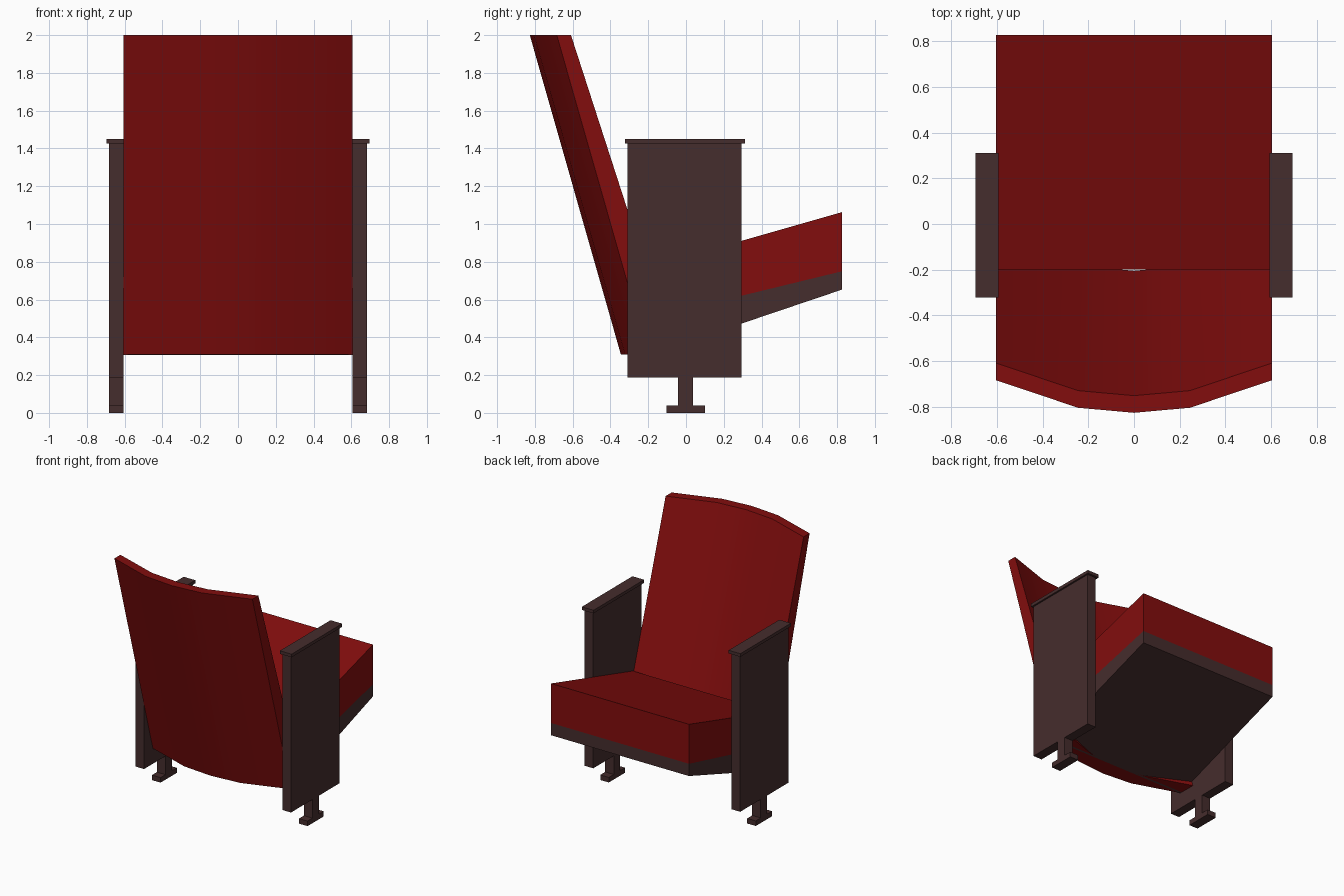
import bpy
from math import radians

if "Cube" in bpy.data.objects:
    bpy.data.objects.remove(bpy.data.objects["Cube"])


def material(name, color):
    m = bpy.data.materials.new(name)
    m.diffuse_color = (*color, 1)
    m.use_nodes = True
    m.node_tree.nodes["Principled BSDF"].inputs["Base Color"].default_value = m.diffuse_color
    return m


RED = material("red_fabric", (0.225, 0.004, 0.004))
BROWN = material("dark_brown", (0.06, 0.026, 0.026))


def prism(name, bottom, top, mat):
    """Solid between two matching counter-clockwise rings."""
    n = len(bottom)
    faces = [tuple(reversed(range(n))), tuple(range(n, 2 * n))]
    faces += [(i, (i + 1) % n, n + (i + 1) % n, n + i) for i in range(n)]
    mesh = bpy.data.meshes.new(name)
    mesh.from_pydata(bottom + top, [], faces)
    mesh.materials.append(mat)
    ob = bpy.data.objects.new(name, mesh)
    bpy.context.collection.objects.link(ob)
    return ob


def box(name, x0, x1, y0, y1, z0, z1, mat):
    ring = [(x0, y0), (x1, y0), (x1, y1), (x0, y1)]
    return prism(name, [(x, y, z0) for x, y in ring], [(x, y, z1) for x, y in ring], mat)


W = 0.605

# Curved, reclined backrest, thicker at its base, smooth across the curve
CURVE = [(-W, 0.143), (-0.245, 0.022), (0, 0), (0.245, 0.022), (W, 0.143)]


def back_ring(rear, thickness, z):
    outer = [(x, rear + d, z) for x, d in CURVE]
    inner = [(x, rear + d + thickness, z) for x, d in reversed(CURVE)]
    return outer + inner


back = prism("backrest", back_ring(-0.345, 0.14, 0.31), back_ring(-0.827, 0.075, 2.0), RED)
bpy.context.view_layer.objects.active = back
back.select_set(True)
bpy.ops.object.shade_smooth_by_angle(angle=radians(30))


# Sloping seat: cushion above a wooden base
def seat_ring(z_rear, z_front):
    return [(-W, -0.2, z_rear), (W, -0.2, z_rear), (W, 0.827, z_front), (-W, 0.827, z_front)]


prism("seat_base", seat_ring(0.306, 0.653), seat_ring(0.5, 0.75), BROWN)
prism("seat_cushion", seat_ring(0.5, 0.75), seat_ring(0.77, 1.063), RED)

# Side panels with arm caps, posts and feet
for side, s in (("left", -1), ("right", 1)):
    for part, a, b, y0, y1, z0, z1 in (
        ("side_panel", 0.607, 0.682, -0.31, 0.295, 0.187, 1.425),
        ("arm_cap", 0.593, 0.695, -0.322, 0.312, 1.425, 1.45),
        ("post", 0.607, 0.682, -0.042, 0.038, 0.04, 0.187),
        ("foot", 0.607, 0.682, -0.103, 0.1, 0.0, 0.04),
    ):
        x0, x1 = sorted((s * a, s * b))
        box(f"{side}_{part}", x0, x1, y0, y1, z0, z1, BROWN)
